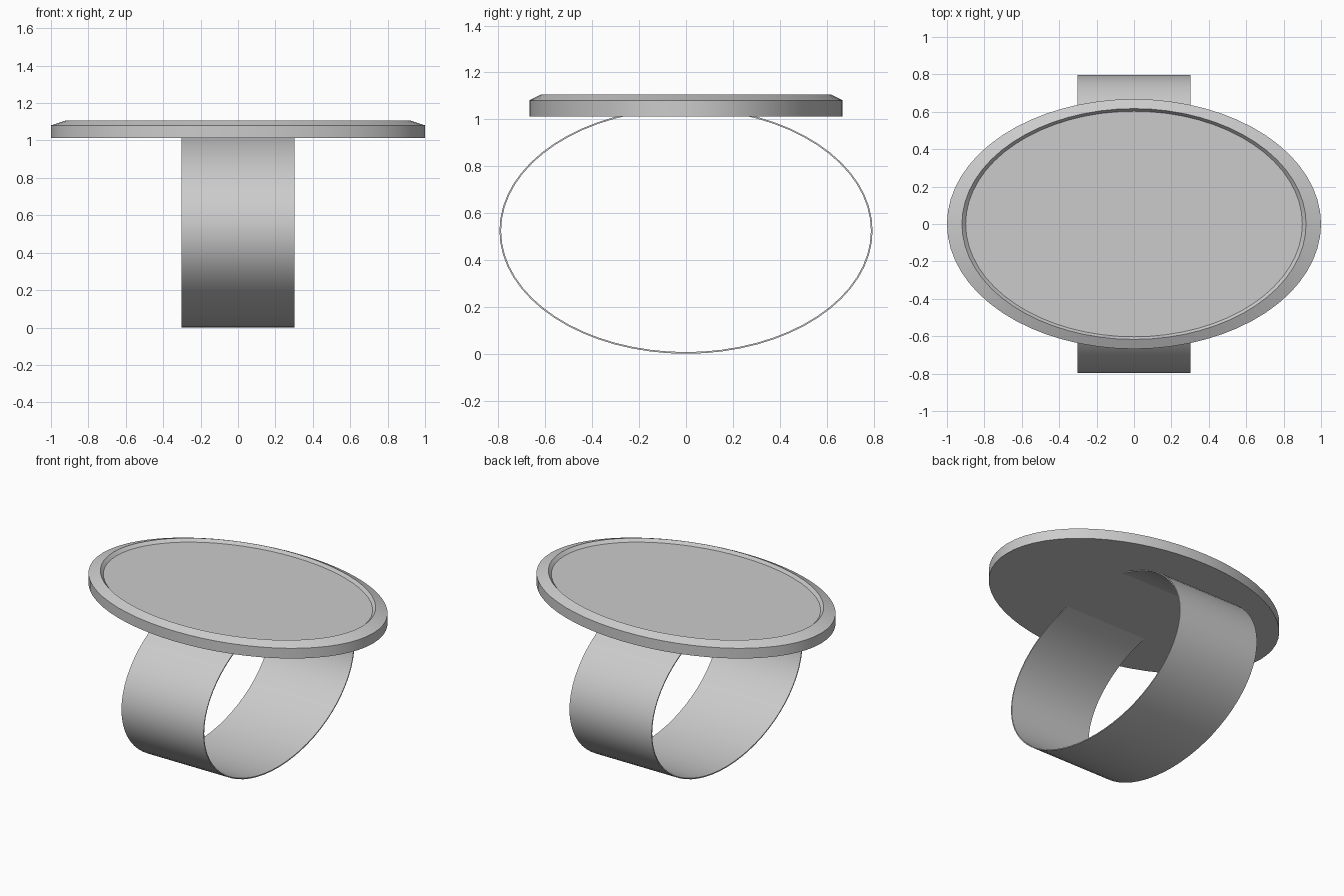
import bpy, bmesh
from math import sin, cos, pi

if "Cube" in bpy.data.objects:
    bpy.data.objects.remove(bpy.data.objects["Cube"])


def finish(name, bm):
    bmesh.ops.recalc_face_normals(bm, faces=bm.faces)
    mesh = bpy.data.meshes.new(name)
    bm.to_mesh(mesh)
    bm.free()
    obj = bpy.data.objects.new(name, mesh)
    bpy.context.collection.objects.link(obj)
    bpy.ops.object.select_all(action='DESELECT')
    obj.select_set(True)
    bpy.context.view_layer.objects.active = obj
    bpy.ops.object.shade_smooth_by_angle(angle=0.3)
    return obj


def bridge(bm, a, b):
    n = len(a)
    for i in range(n):
        j = (i + 1) % n
        bm.faces.new((a[i], a[j], b[j], b[i]))


def ellipse(n, rx, ry):
    return [(rx * cos(2 * pi * i / n), ry * sin(2 * pi * i / n)) for i in range(n)]


# Oval plate: stacked ellipses (x radius, y radius, z) with bevelled rim and recessed face
levels = [(1.0, 0.668, 1.013), (1.0, 0.668, 1.081),
          (0.92, 0.617, 1.107), (0.90, 0.603, 1.087)]
bm = bmesh.new()
rings = [[bm.verts.new((x, y, z)) for x, y in ellipse(64, rx, ry)]
         for rx, ry, z in levels]
for a, b in zip(rings, rings[1:]):
    bridge(bm, a, b)
bm.faces.new(rings[0])
bm.faces.new(rings[-1])
finish("oval_plate", bm)

# Finger band: thin elliptical hoop running along x
ry, rz, thick, half_width = 0.796, 0.525, 0.007, 0.303
bm = bmesh.new()
loops = []
for x, t in ((-half_width, 0), (half_width, 0), (half_width, thick), (-half_width, thick)):
    loops.append([bm.verts.new((x, y, z + rz))
                  for y, z in ellipse(64, ry - t, rz - t)])
for k in range(4):
    bridge(bm, loops[k], loops[(k + 1) % 4])
finish("finger_band", bm)
